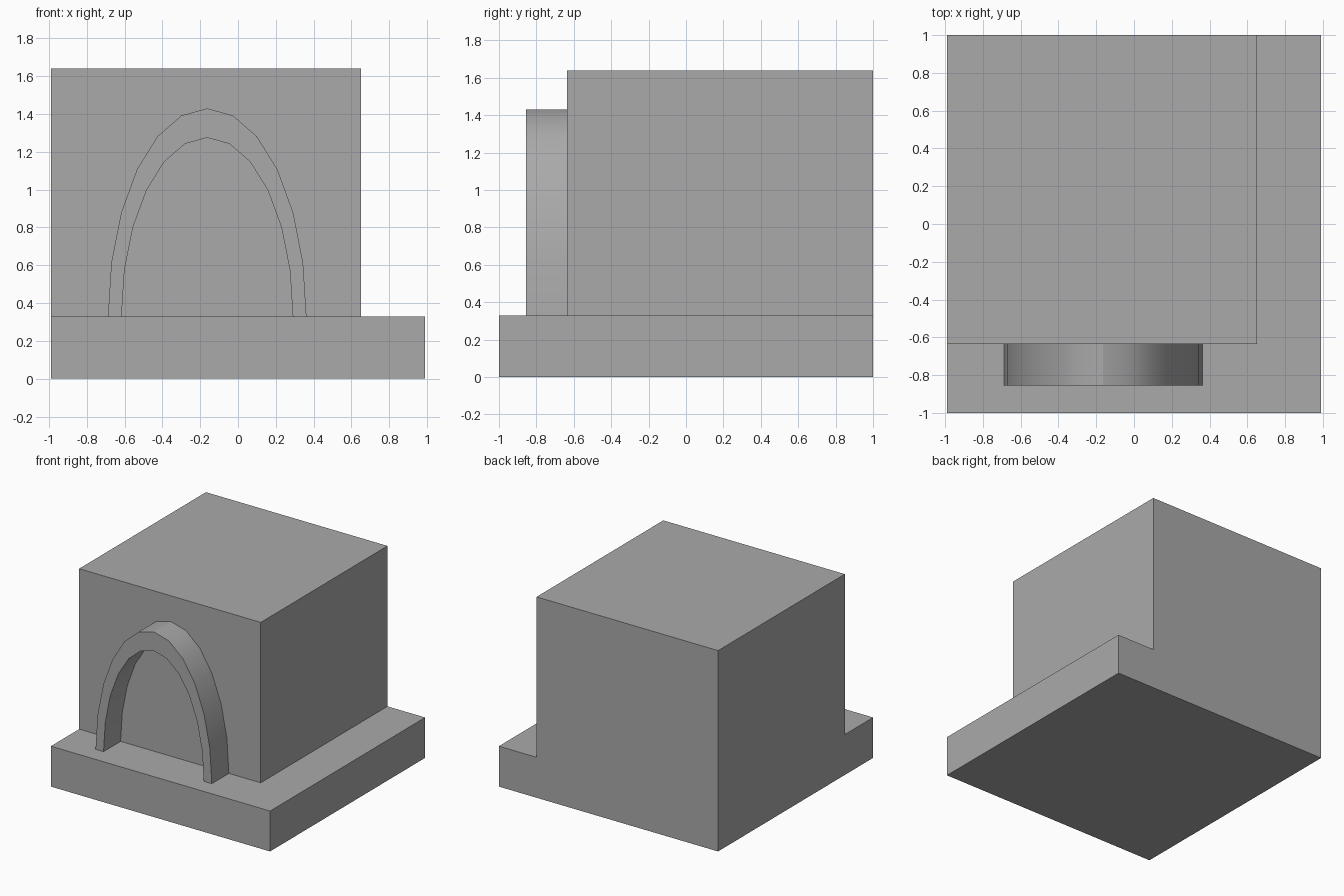
import bpy, bmesh
from math import cos, sin, pi
from mathutils import Vector

cube = bpy.data.objects.get("Cube")
if cube:
    bpy.data.objects.remove(cube, do_unlink=True)

grey = bpy.data.materials.new("plain_grey")
grey.use_nodes = True
colour = (0.4, 0.4, 0.4, 1)
grey.diffuse_color = colour
grey.node_tree.nodes["Principled BSDF"].inputs["Base Color"].default_value = colour

BASE_TOP, ROOF = 0.33, 1.64
BLOCK_RIGHT, BLOCK_FRONT = 0.65, -0.635


def finish(bm, name):
    bmesh.ops.recalc_face_normals(bm, faces=bm.faces[:])
    mesh = bpy.data.meshes.new(name)
    bm.to_mesh(mesh)
    bm.free()
    mesh.materials.append(grey)
    obj = bpy.data.objects.new(name, mesh)
    bpy.context.collection.objects.link(obj)
    return obj


# Stepped body: a slab whose back corner is raised into the main block
bm = bmesh.new()
bmesh.ops.create_cube(bm, size=1)
for v in bm.verts:
    v.co = Vector((v.co.x * 1.98, v.co.y * 2, (v.co.z + 0.5) * BASE_TOP))
for point, normal in (((BLOCK_RIGHT, 0, 0), (1, 0, 0)), ((0, BLOCK_FRONT, 0), (0, 1, 0))):
    bmesh.ops.bisect_plane(bm, geom=bm.verts[:] + bm.edges[:] + bm.faces[:],
                           plane_co=point, plane_no=normal)
corner = [f for f in bm.faces if f.normal.z > 0.9
          and f.calc_center_median().x < BLOCK_RIGHT
          and f.calc_center_median().y > BLOCK_FRONT]
raised = bmesh.ops.extrude_discrete_faces(bm, faces=corner)["faces"]
bmesh.ops.translate(bm, verts=raised[0].verts[:], vec=(0, 0, ROOF - BASE_TOP))
bmesh.ops.dissolve_limit(bm, angle_limit=0.01, verts=bm.verts[:], edges=bm.edges[:])
finish(bm, "stepped_body")

# Doorway arch: half-ellipse band standing on the slab against the block
STEPS, CENTRE, ARCH_FRONT = 12, -0.163, -0.855


def half_ellipse(bm, half_width, height):
    return [bm.verts.new((CENTRE + half_width * cos(pi * i / STEPS), ARCH_FRONT,
                          BASE_TOP + height * sin(pi * i / STEPS)))
            for i in range(STEPS + 1)]


bm = bmesh.new()
outer = half_ellipse(bm, 0.525, 1.1)
inner = half_ellipse(bm, 0.453, 0.945)
for i in range(STEPS):
    bm.faces.new((outer[i], outer[i + 1], inner[i + 1], inner[i]))
band = bmesh.ops.extrude_face_region(bm, geom=bm.faces[:], use_keep_orig=True)
back = [g for g in band["geom"] if isinstance(g, bmesh.types.BMVert)]
bmesh.ops.translate(bm, verts=back, vec=(0, BLOCK_FRONT - ARCH_FRONT, 0))
arch = finish(bm, "doorway_arch")

bpy.ops.object.select_all(action="DESELECT")
arch.select_set(True)
bpy.context.view_layer.objects.active = arch
bpy.ops.object.shade_smooth_by_angle()
